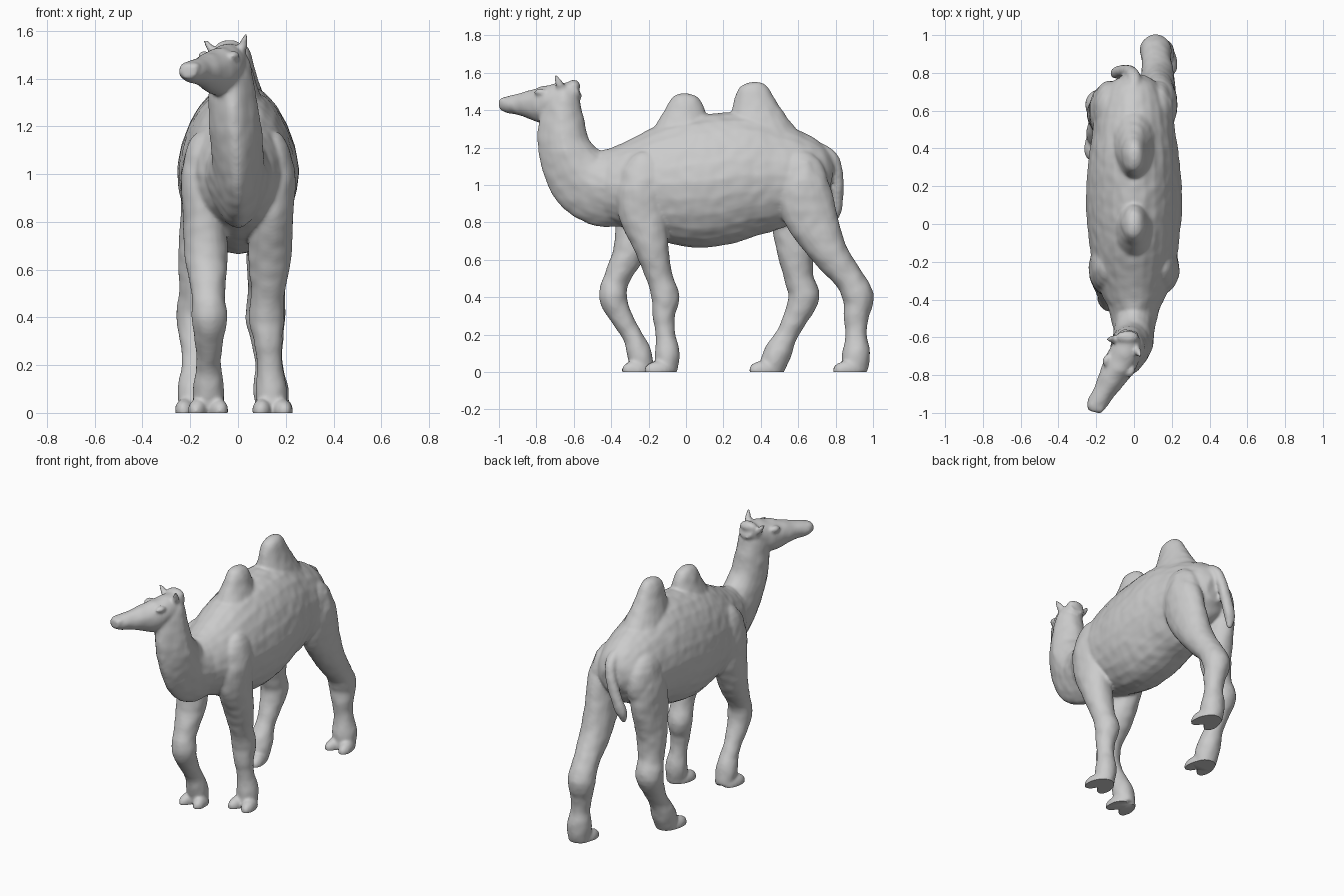
import bpy
import bmesh
import math
from mathutils import Vector, Matrix, noise

old_cube = bpy.data.objects.get("Cube")
if old_cube:
    bpy.data.objects.remove(old_cube, do_unlink=True)

SIDES = 24
STEPS = 5
HEAD_TURN = -0.42
ACROSS_HEAD = Vector((math.cos(HEAD_TURN), math.sin(HEAD_TURN), 0))

# Shared leg proportions, from shoulder or hip down to the sole
LEG_HEIGHTS = (1.13, 1, .85, .65, .5, .4, .3, .2, .1, 0)
LEG_RADII = (.05, .12, .13, .09, .07, .075, .06, .052, .066, .06)
KNEE_HEIGHT = .4
MAX_LEG_WIDTH = .09

# Shared hump outline: fraction of height, half length
HUMP_OUTLINE = ((0, .3), (.4, .19), (.7, .12), (.87, .09), (.96, .06), (1, .02))
HUMP_BASE = 1.1

hide = bpy.data.materials.new("pale grey hide")
hide.use_nodes = True
hide.diffuse_color = (.6, .6, .6, 1)
shader = hide.node_tree.nodes["Principled BSDF"]
shader.inputs["Base Color"].default_value = hide.diffuse_color

body = bmesh.new()


def blend(before, start, end, after, t):
    """Smooth interpolation between start and end."""
    leave, arrive = (end - before) / 2, (after - start) / 2
    rise = end - start
    return (start + leave * t + (3 * rise - 2 * leave - arrive) * t ** 2
            + (leave + arrive - 2 * rise) * t ** 3)


def refine(stations):
    padded = [stations[0], *stations, stations[-1]]
    rows = []
    for group in zip(padded, padded[1:], padded[2:], padded[3:]):
        for step in range(STEPS):
            rows.append([blend(*column, step / STEPS) for column in zip(*group)])
    rows.append(stations[-1])
    return rows


def limb(stations, taper=0):
    """Closed loft of x, y, z, half depth, half width; taper narrows the back or throat."""
    rows = refine(stations)
    centres = [Vector(row[:3]) for row in rows]
    rings = []
    for i, (*_, half_depth, half_width) in enumerate(rows):
        following = centres[min(i + 1, len(rows) - 1)]
        tangent = (following - centres[max(i - 1, 0)]).normalized()
        across = Vector((1, 0, 0))
        across = (across - tangent * across.dot(tangent)).normalized()
        depth = tangent.cross(across)
        ring = []
        for k in range(SIDES):
            angle = math.tau * k / SIDES
            width = half_width * (1 - taper * max(0, -math.sin(angle)))
            offset = (across * math.cos(angle) * width
                      + depth * math.sin(angle) * half_depth)
            ring.append(body.verts.new(centres[i] + offset))
        rings.append(ring)
    for lower, upper in zip(rings, rings[1:]):
        for k in range(SIDES):
            n = (k + 1) % SIDES
            body.faces.new((lower[k], lower[n], upper[n], upper[k]))
    body.faces.new(rings[0][::-1])
    body.faces.new(rings[-1])


def lump(centre, size, turn=0):
    """Ellipsoid for toes, brows and other soft forms."""
    matrix = (Matrix.Translation(centre) @ Matrix.Rotation(turn, 4, "Z")
              @ Matrix.Diagonal((*size, 1)))
    bmesh.ops.create_uvsphere(body, u_segments=SIDES, v_segments=SIDES // 2,
                              radius=1, matrix=matrix)


def head_pair(centre, spacing, size):
    """Matching lumps on both sides of the turned head."""
    for side in (-1, 1):
        lump(Vector(centre) + ACROSS_HEAD * spacing * side, size, HEAD_TURN)


def hump(y, lean, top, stretch):
    stations = []
    for level, length in HUMP_OUTLINE:
        z = HUMP_BASE + (top - HUMP_BASE) * level
        stations.append((0, y + lean * level, z, length * stretch, length * .65))
    limb(stations)


def leg(hip_x, knee_x, foot_x, path, bulk=1):
    """Leg along a list of y positions, ending in a two-toed foot."""
    stations = []
    for y, z, radius in zip((path[0], *path), LEG_HEIGHTS, LEG_RADII):
        if z > KNEE_HEIGHT:
            x = knee_x + (hip_x - knee_x) * (z - KNEE_HEIGHT) / (1 - KNEE_HEIGHT)
        else:
            x = foot_x + (knee_x - foot_x) * z / KNEE_HEIGHT
        depth = radius * bulk
        stations.append((x, y, z, depth, min(depth, MAX_LEG_WIDTH)))
    limb(stations)
    for side in (-1, 1):
        toe = (foot_x + side * .04, path[-1] - .035, .01)
        lump(toe, (.043, .08, .05), side * .2)


# Trunk, chest to rump: y, z, half height, half width
trunk = ((-.5, 1, .17, .09), (-.4, 1, .2, .16), (-.25, 1, .265, .215), (-.08, 1.01, .33, .24),
         (.1, 1.02, .355, .255), (.3, 1.05, .34, .245), (.45, 1.05, .305, .225),
         (.6, 1.05, .24, .2), (.72, 1.04, .17, .15), (.78, 1.03, .08, .07))
limb([(0, *station) for station in trunk], .13)

hump(-.02, .02, 1.49, 1)
hump(.41, -.06, 1.55, 1.05)

# Neck and throat
limb([
    (0, -.3, .98, .19, .17), (0, -.44, .985, .21, .14), (0, -.56, 1.04, .185, .11),
    (-.01, -.645, 1.18, .145, .11), (-.025, -.665, 1.33, .125, .1),
    (-.03, -.66, 1.45, .095, .085), (-.03, -.655, 1.53, .05, .05),
], .35)

# Head and muzzle
limb([
    (-.03, -.575, 1.51, .045, .05), (-.04, -.66, 1.47, .08, .08),
    (-.08, -.75, 1.43, .1, .085), (-.125, -.83, 1.43, .078, .07),
    (-.165, -.9, 1.43, .055, .056), (-.195, -.95, 1.43, .046, .054),
    (-.21, -.995, 1.43, .03, .036),
])

# Brows, nostrils, lower lip and poll tuft
head_pair((-.08, -.75, 1.495), .07, (.022, .035, .02))
head_pair((-.2, -.965, 1.45), .027, (.018, .025, .018))
lump((-.19, -.95, 1.405), (.035, .04, .016), HEAD_TURN)
lump((-.035, -.6, 1.53), (.06, .035, .032))

# Ears
for root, tip in (((.005, -.65, 1.48), (.035, -.7, 1.59)),
                  ((-.08, -.61, 1.48), (-.14, -.61, 1.56))):
    stations = []
    for t in (0, .4, .7, 1):
        swell = .008 + .015 * math.sin(math.pi * t ** .8)
        stations.append((*Vector(root).lerp(Vector(tip), t), swell, swell * .8))
    limb(stations)

# Tail, swung to one side
tail = ((0, .7, 1.2), (0, .78, 1.15), (-.025, .81, 1.05), (-.06, .81, .94),
        (-.09, .8, .86), (-.1, .785, .79))
tail_radii = [.035] * (len(tail) - 1) + [.015]
limb([(*point, r * .9, r) for point, r in zip(tail, tail_radii)])

# Front legs, then hind legs
leg(.15, .12, .145, (-.24, -.23, -.18, -.14, -.11, -.12, -.11, -.1, -.11))
leg(-.15, -.12, -.125, (-.24, -.25, -.3, -.37, -.39, -.35, -.29, -.25, -.23))
leg(.14, .115, .145, (.63, .66, .76, .87, .92, .91, .91, .91, .9), 1.12)
leg(-.14, -.175, -.18, (.6, .59, .585, .605, .63, .59, .54, .49, .45), 1.12)

# Shoulders, haunches and belly
for side in (-1, 1):
    lump((side * .15, -.22, .98), (.085, .14, .2))
    lump((side * .13, .6, 1), (.09, .16, .19))
lump((0, .43, .785), (.05, .08, .035))

# Fuse the forms into one skin
rough = bpy.data.meshes.new("rough_form")
body.to_mesh(rough)
body.free()
form = bpy.data.objects.new("rough_form", rough)
bpy.context.collection.objects.link(form)
fuse = form.modifiers.new("fuse", "REMESH")
fuse.mode = "VOXEL"
fuse.voxel_size = .009
soften = form.modifiers.new("soften", "SMOOTH")
soften.iterations = 8
bpy.context.view_layer.update()
graph = bpy.context.evaluated_depsgraph_get()
skin = bpy.data.meshes.new_from_object(form.evaluated_get(graph))
bpy.data.objects.remove(form, do_unlink=True)
skin.name = "camel_skin"

# Uneven hide, then flat soles at ground level
bm = bmesh.new()
bm.from_mesh(skin)
bm.normal_update()
for vert in bm.verts:
    vert.co += vert.normal * .003 * noise.noise(vert.co * 18)
bmesh.ops.bisect_plane(bm, geom=[*bm.verts, *bm.edges, *bm.faces], plane_co=(0, 0, 0),
                       plane_no=(0, 0, 1), clear_inner=True)
bmesh.ops.holes_fill(bm, edges=[e for e in bm.edges if e.is_boundary], sides=0)
bmesh.ops.recalc_face_normals(bm, faces=bm.faces[:])
bm.to_mesh(skin)
bm.free()

camel = bpy.data.objects.new("camel_body", skin)
bpy.context.collection.objects.link(camel)
skin.materials.clear()
skin.materials.append(hide)
bpy.ops.object.select_all(action="DESELECT")
camel.select_set(True)
bpy.context.view_layer.objects.active = camel
bpy.ops.object.shade_smooth_by_angle(angle=math.radians(50))
